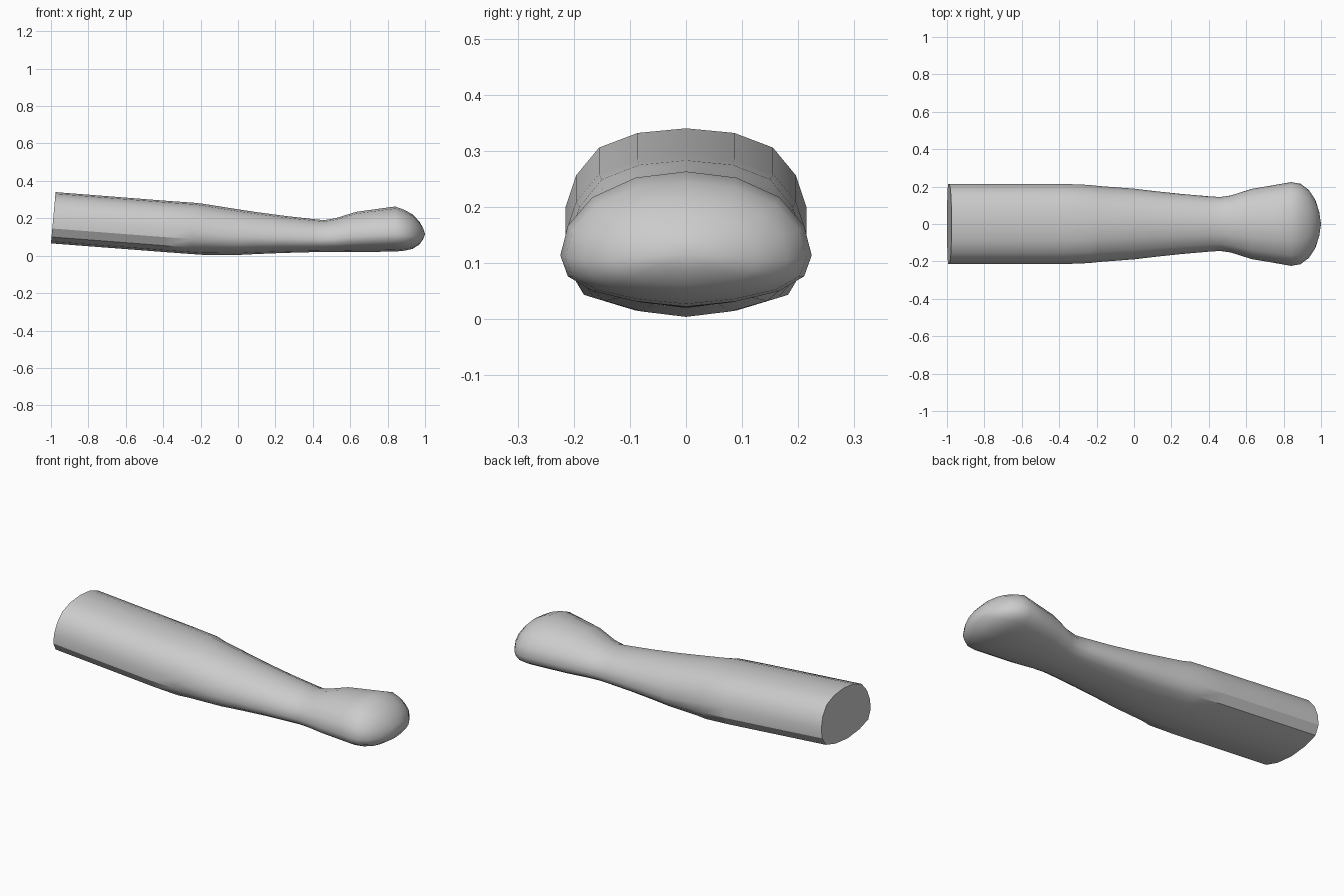
import bpy
import bmesh

if "Cube" in bpy.data.objects:
    bpy.data.objects.remove(bpy.data.objects["Cube"], do_unlink=True)

# Plain grey material
grey = bpy.data.materials.new("plain_grey")
grey.use_nodes = True
colour = (0.6, 0.6, 0.6, 1.0)
grey.diffuse_color = colour
grey.node_tree.nodes["Principled BSDF"].inputs["Base Color"].default_value = colour

# Half sections from top to bottom: (fraction of half width, fraction of height)
SHAFT = [(0, 1), (.40, .97), (.72, .875), (.91, .695), (1, .485),
         (1, .29), (.87, .125), (.49, .037), (0, 0)]
KNOB = [(0, 1), (.40, .955), (.745, .81), (.94, .60), (1, .38),
        (.94, .225), (.74, .115), (.40, .04), (0, 0)]

# Stations: x, half width, bottom z, top z, tilt, blend from shaft to knob section
STATIONS = [
    (-1.0, .215, .066, .340, .09, 0), (-.40, .215, .020, .293, .09, 0),
    (-.25, .209, .009, .283, .06, 0), (-.19, .203, .005, .277, .03, .5),
    (0, .189, .004, .248, 0, .8), (.10, .177, .009, .233, 0, .9),
    (.25, .161, .015, .213, 0, 1), (.40, .148, .019, .196, 0, 1),
    (.46, .144, .020, .190, 0, 1), (.52, .153, .020, .200, 0, 1),
    (.63, .188, .021, .234, 0, 1), (.75, .208, .021, .251, 0, 1),
    (.84, .224, .022, .263, 0, 1), (.89, .215, .027, .245, 0, 1),
    (.935, .182, .037, .220, 0, 1), (.97, .128, .060, .182, 0, 1),
    (.99, .066, .088, .148, 0, 1),
]

bm = bmesh.new()
rings = []
for x, w, lo, hi, tilt, k in STATIONS:
    half = [((a[0] * (1 - k) + b[0] * k) * w, (a[1] * (1 - k) + b[1] * k) * (hi - lo))
            for a, b in zip(SHAFT, KNOB)]
    outline = half + [(-y, z) for y, z in half[-2:0:-1]]
    rings.append([bm.verts.new((x + tilt * z, y, lo + z)) for y, z in outline])

# Skin between neighbouring sections
n = len(rings[0])
for a, b in zip(rings, rings[1:]):
    for i in range(n):
        j = (i + 1) % n
        bm.faces.new((a[i], a[j], b[j], b[i]))

# Rounded tip and flat cut end
tip = bm.verts.new((1.0, 0, .115))
for i in range(n):
    bm.faces.new((rings[-1][i], rings[-1][(i + 1) % n], tip))
cap = bm.faces.new(rings[0])
bmesh.ops.recalc_face_normals(bm, faces=bm.faces[:])

# Smooth skin with crisp cap rim and crisp chamfer strips under the shaft
for f in bm.faces:
    f.smooth = True
cap.smooth = False
for e in cap.edges:
    e.smooth = False
for a, b in zip(rings[:2], rings[1:3]):
    for i in (5, 6, n - 5, n - 6):
        bm.edges.get((a[i], b[i])).smooth = False

mesh = bpy.data.meshes.new("knobbed_handle")
bm.to_mesh(mesh)
bm.free()
mesh.materials.append(grey)
handle = bpy.data.objects.new("knobbed_handle", mesh)
bpy.context.collection.objects.link(handle)
